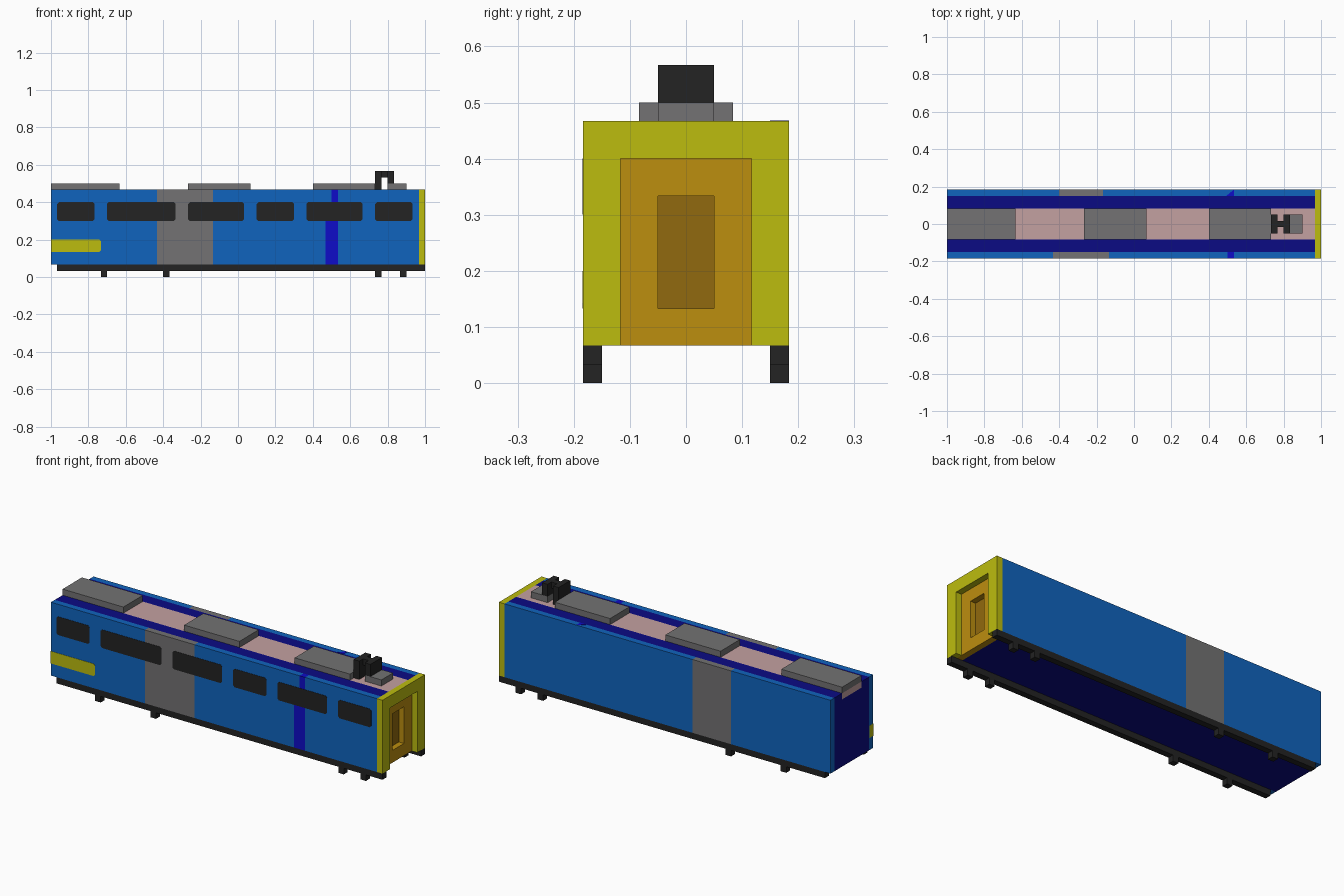
import bpy, bmesh
from mathutils import Vector

cube = bpy.data.objects.get("Cube")
if cube:
    bpy.data.objects.remove(cube, do_unlink=True)

U = 1 / 30          # block unit
W = 5.5 * U         # half width
Z0, Z1 = 2 * U, 14 * U   # body bottom and roof


def material(name, r, g, b):
    lin = [((c / 255 + 0.055) / 1.055) ** 2.4 if c > 10 else c / 255 / 12.92 for c in (r, g, b)]
    m = bpy.data.materials.new(name)
    m.use_nodes = True
    m.diffuse_color = (*lin, 1)
    bsdf = m.node_tree.nodes["Principled BSDF"]
    bsdf.inputs["Base Color"].default_value = (*lin, 1)
    bsdf.inputs["Roughness"].default_value = 0.8
    return m


BLUE = material("body blue", 16, 100, 190)
DEEP = material("stripe blue", 14, 12, 200)
NAVY = material("navy", 11, 11, 132)
GREY = material("grey", 115, 114, 115)
BLACK = material("black", 35, 35, 35)
YELLOW = material("yellow", 188, 188, 15)
ORANGE = material("door orange", 188, 142, 15)
BROWN = material("door pane brown", 145, 106, 14)
PINK = material("roof pink", 196, 161, 161)


def finish(name, bm, mat):
    bmesh.ops.recalc_face_normals(bm, faces=bm.faces)
    me = bpy.data.meshes.new(name)
    bm.to_mesh(me)
    bm.free()
    me.materials.append(mat)
    ob = bpy.data.objects.new(name, me)
    bpy.context.collection.objects.link(ob)
    return ob


def boxes(name, mat, *spans):
    """One object made of boxes given as x0, x1, y0, y1, z0, z1."""
    bm = bmesh.new()
    for x0, x1, y0, y1, z0, z1 in spans:
        lo, hi = Vector((x0, y0, z0)), Vector((x1, y1, z1))
        for v in bmesh.ops.create_cube(bm, size=1)["verts"]:
            v.co = (lo + hi) / 2 + v.co * (hi - lo)
    return finish(name, bm, mat)


def prism(name, mat, loops, depth):
    """Extrude a flat set of polygons by a depth vector."""
    bm = bmesh.new()
    for loop in loops:
        bm.faces.new([bm.verts.new(p) for p in loop])
    bmesh.ops.remove_doubles(bm, verts=bm.verts, dist=1e-5)
    ext = bmesh.ops.extrude_face_region(bm, geom=bm.faces[:], use_keep_orig=True)
    bmesh.ops.translate(bm, vec=depth, verts=[g for g in ext["geom"] if isinstance(g, bmesh.types.BMVert)])
    return finish(name, bm, mat)


def side_plate(name, mat, x0, x1, z0, z1, depth, left_cut=0.009):
    """Plate on the front side with clipped corners."""
    a, c, y = left_cut, 0.009, -W - 0.0015
    pts = [(x0 + a, z0), (x1 - c, z0), (x1, z0 + c), (x1, z1 - c), (x1 - c, z1), (x0 + a, z1)]
    if a:
        pts += [(x0, z1 - a), (x0, z0 + a)]
    return prism(name, mat, [[(x, y, z) for x, z in pts]], Vector((0, depth, 0)))


# Inner body: floor and end wall, with the roof strips on top
XE = 29 * U
boxes("inner_body", NAVY, (-1, 28 * U, -W + U, W - U, Z0, Z1 - U))
boxes("roof_edges", NAVY, *[(-1, XE, min(s * 2.5 * U, s * 4.5 * U), max(s * 2.5 * U, s * 4.5 * U), Z1 - U, Z1)
                            for s in (-1, 1)])
boxes("roof_centre", PINK, (-1, XE, -2.5 * U, 2.5 * U, Z1 - U, Z1))

# Side walls, split along x into coloured panels
f0, f1 = -W, -W + U
boxes("front_wall", BLUE, (-1, -13 * U, f0, f1, Z0, Z1), (-4 * U, 14 * U, f0, f1, Z0, Z1),
      (14 * U, 15 * U, f0, f1, 12 * U, Z1), (16 * U, XE, f0, f1, Z0, Z1))
boxes("front_grey_band", GREY, (-13 * U, -4 * U, f0, f1, Z0, Z1))
boxes("front_stripe", DEEP, (14 * U, 16 * U, f0, f1, Z0, 12 * U), (15 * U, 16 * U, f0, f1, 12 * U, Z1))
b0, b1 = W - U, W
boxes("back_wall", BLUE, (-1, -12 * U, b0, b1, Z0, Z1), (-5 * U, XE, b0, b1, Z0, Z1))
boxes("back_grey_band", GREY, (-12 * U, -5 * U, b0, b1, Z0, Z1))
prism("back_stripe_tip", DEEP, [[(14.8 * U, b0, Z1), (16 * U, b0, Z1), (16 * U, b1, Z1)]], Vector((0, 0, 0.001)))

# Windows and yellow flash on the front side
for i, (a, b) in enumerate([(-29, -23), (-21, -10), (-8, 1), (3, 9), (11, 20), (22, 28)]):
    side_plate(f"window_{i + 1}", BLACK, a * U, b * U, 9 * U, 12 * U, 0.005)
side_plate("yellow_flash", YELLOW, -1.001, -22 * U, 4 * U, 6 * U, U, left_cut=0)

# Cab end: yellow portal, recessed door, deeper pane
d = 3.5 * U
portal = [(-W, Z0), (-d, Z0), (-d, 12 * U), (d, 12 * U), (d, Z0), (W, Z0), (W, Z1), (-W, Z1)]
prism("end_portal", YELLOW, [[(XE, y, z) for y, z in portal]], Vector((U, 0, 0)))


def rect(hw, z0, z1):
    return [(28 * U, -hw, z0), (28 * U, hw, z0), (28 * U, hw, z1), (28 * U, -hw, z1)]


outer, inner = rect(W - U, Z0, Z1 - U), rect(1.5 * U, 4 * U, 10 * U)
prism("end_door", ORANGE,
      [[outer[i], outer[(i + 1) % 4], inner[(i + 1) % 4], inner[i]] for i in range(4)], Vector((U, 0, 0)))
boxes("door_pane", BROWN, (28 * U, 28 * U + 0.002, -1.5 * U, 1.5 * U, 4 * U, 10 * U))

# Rails and feet under both sides
for side, y0 in (("front", -W), ("back", W - U)):
    boxes(f"{side}_rail", BLACK, (-XE, 1, y0, y0 + U, U, Z0))
    boxes(f"{side}_feet", BLACK, *[(k * U, (k + 1) * U, y0, y0 + U, 0, U) for k in (-22, -12, 22, 26)])

# Roof boxes
for i, (a, b, h) in enumerate([(-30, -19, 2.5), (-8, 2, 2.5), (12, 22, 2.5), (24, 27, 1.5)]):
    boxes(f"roof_box_{i + 1}", GREY, (a * U, b * U, -h * U, h * U, Z1, 15 * U))

# Current collector: two wide posts joined by a narrow bar
h = 1.5 * U
boxes("collector_posts", BLACK, (22 * U, 23 * U, -h, h, Z1, 17 * U), (24 * U, 25 * U, -h, h, 15 * U, 17 * U))
boxes("collector_bar", BLACK, (23 * U, 24 * U, -U / 2, U / 2, 16 * U, 17 * U))
